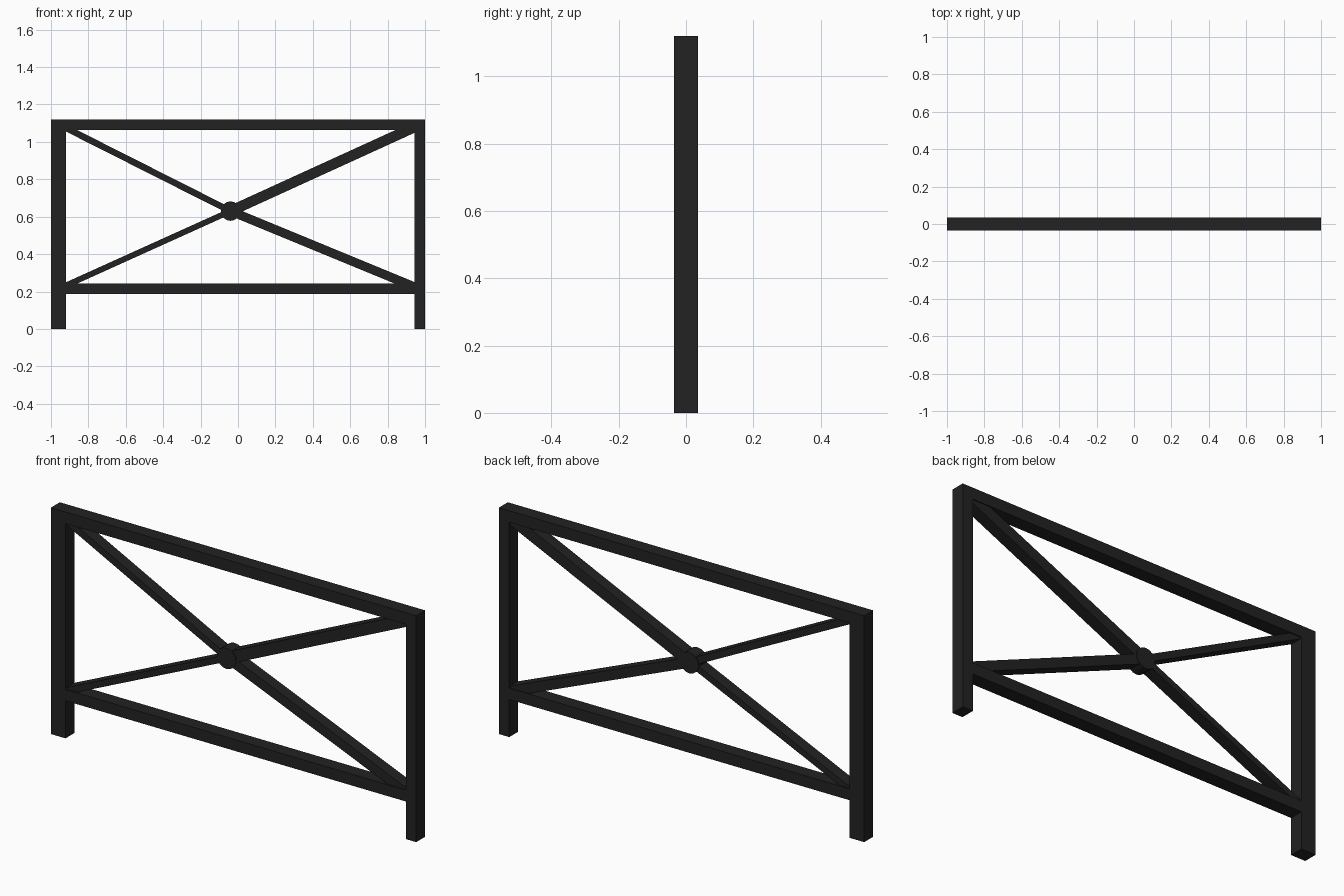
import bpy
import math
from mathutils import Vector

cube = bpy.data.objects.get("Cube")
if cube:
    bpy.data.objects.remove(cube, do_unlink=True)

# One dark painted-metal colour
metal = bpy.data.materials.new("black_metal")
metal.use_nodes = True
colour = (0.016, 0.016, 0.016, 1)
metal.diffuse_color = colour
metal.node_tree.nodes["Principled BSDF"].inputs["Base Color"].default_value = colour

DEPTH = 0.07
HEIGHT = 1.12


def finish(name):
    ob = bpy.context.object
    ob.name = name
    ob.data.materials.append(metal)
    return ob


def box(name, x0, x1, z0, z1, depth=DEPTH):
    bpy.ops.mesh.primitive_cube_add(size=1, location=((x0 + x1) / 2, 0, (z0 + z1) / 2))
    ob = finish(name)
    ob.scale = (x1 - x0, depth, z1 - z0)
    return ob


def brace(name, start, end, width, depth):
    """Flat bar between two points (x, z) of the frame plane."""
    a, b = Vector((start[0], 0, start[1])), Vector((end[0], 0, end[1]))
    run = b - a
    bpy.ops.mesh.primitive_cube_add(size=1, location=(a + b) / 2)
    ob = finish(name)
    ob.scale = (run.length, depth, width)
    ob.rotation_euler.y = -math.atan2(run.z, run.x)
    return ob


# Posts
box("right_post", -1, -0.92, 0, HEIGHT)
box("left_post", 0.943, 1, 0, HEIGHT)

# Rails between the posts
box("top_rail", -0.92, 0.943, 1.063, HEIGHT)
box("bottom_rail", -0.92, 0.943, 0.186, 0.242)

# Cross braces meeting at the hub
hub = (-0.04, 0.63)
brace("upper_right_brace", hub, (-0.925, 1.077), 0.034, 0.06)
brace("lower_right_brace", hub, (-0.925, 0.23), 0.031, 0.06)
brace("upper_left_brace", hub, (0.95, 1.082), 0.056, 0.06)
brace("lower_left_brace", hub, (0.95, 0.222), 0.048, 0.06)

# Round hub
bpy.ops.mesh.primitive_cylinder_add(vertices=16, radius=0.052, depth=0.066,
                                    location=(hub[0], 0, hub[1]),
                                    rotation=(math.pi / 2, 0, 0))
finish("centre_hub")
bpy.ops.object.shade_smooth_by_angle()
